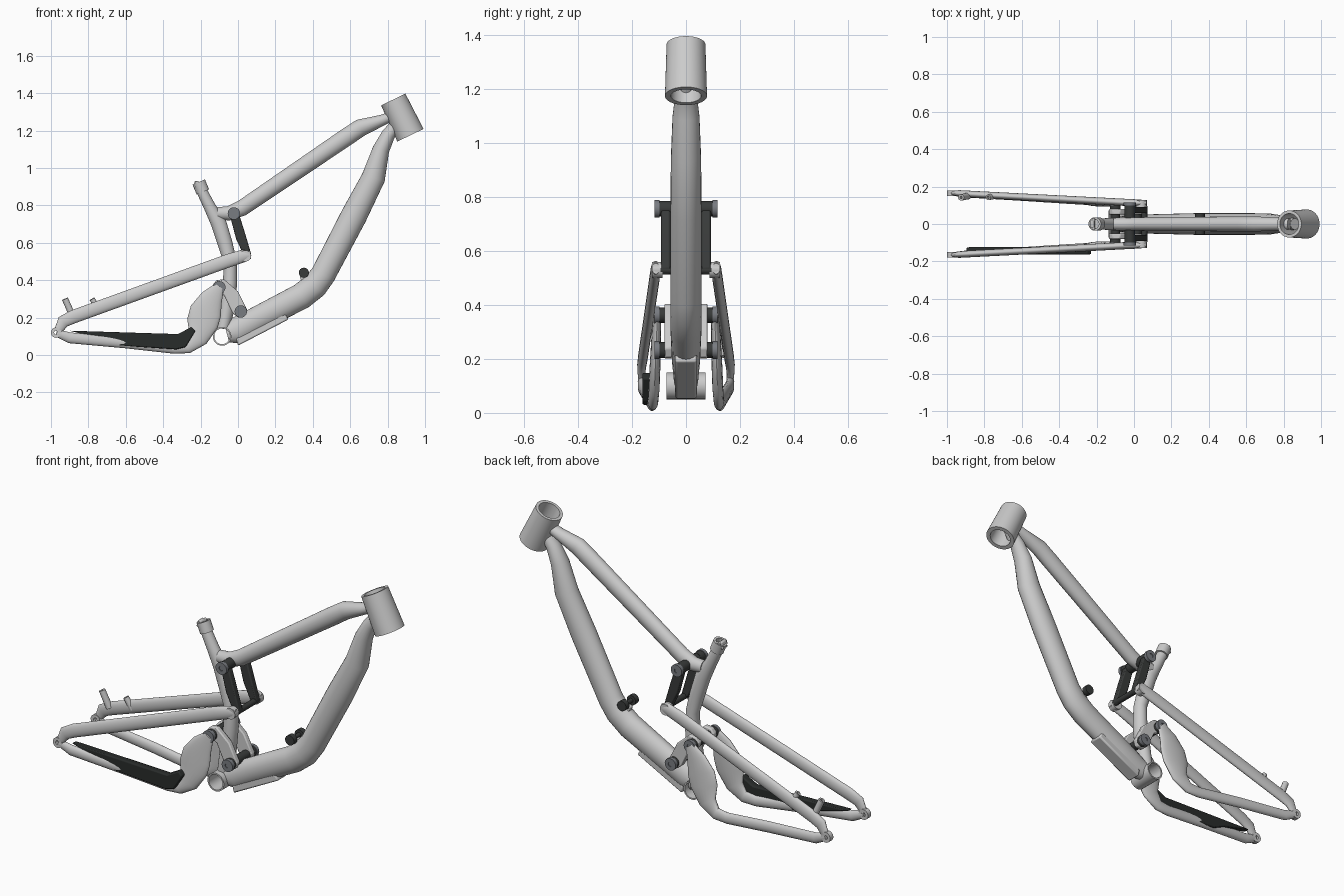
import bpy, bmesh, math
from mathutils import Vector, Matrix


def material(name, c):
    m = bpy.data.materials.new(name)
    m.diffuse_color = (*c, 1)
    return m


DARK = material("dark_rubber", (0.022, 0.025, 0.024))
LINK = material("dark_metal", (0.04, 0.043, 0.042))
BOLT = material("bolt_metal", (0.19, 0.2, 0.22))


def finish(name, bm, mat=None):
    bmesh.ops.recalc_face_normals(bm, faces=bm.faces)
    me = bpy.data.meshes.new(name)
    bm.to_mesh(me)
    bm.free()
    ob = bpy.data.objects.new(name, me)
    bpy.context.collection.objects.link(ob)
    if mat:
        me.materials.append(mat)
    return ob


def loft(name, rings, mat=None, closed=False):
    """Skin a list of vertex rings, capped or joined end to start."""
    bm = bmesh.new()
    vs = [[bm.verts.new(p) for p in r] for r in rings]
    n = len(vs[0])
    pairs = list(zip(vs, vs[1:])) + ([(vs[-1], vs[0])] if closed else [])
    for a, b in pairs:
        for i in range(n):
            bm.faces.new((a[i], a[(i + 1) % n], b[(i + 1) % n], b[i]))
    if not closed:
        bm.faces.new(vs[0])
        bm.faces.new(vs[-1])
    return finish(name, bm, mat)


def sweep(name, pts, mat=None, n=24):
    """Oval tube through (x, y, z, in-plane radius, sideways radius)."""
    P = [Vector(p[:3]) for p in pts]
    rings = []
    for i, p in enumerate(pts):
        d0 = (P[i] - P[max(i - 1, 0)]).normalized()
        d1 = (P[min(i + 1, len(P) - 1)] - P[i]).normalized()
        t = (d0 + d1).normalized()
        u = Vector((-t.z, 0, t.x)).normalized()
        v = t.cross(u)
        ang = [2 * math.pi * k / n for k in range(n)]
        rings.append([P[i] + u * p[3] * math.cos(a) + v * p[4] * math.sin(a) for a in ang])
    return loft(name, rings, mat)


def pipe(name, p0, p1, r0, r1, inner=0.0, mat=None, n=32):
    """Straight cylinder between two points, hollow if inner is given."""
    p0, p1 = Vector(p0), Vector(p1)
    q = (p1 - p0).to_track_quat('Z', 'Y')

    def ring(c, r):
        return [c + q @ Vector((r * math.cos(2 * math.pi * k / n), r * math.sin(2 * math.pi * k / n), 0))
                for k in range(n)]
    rings = [ring(p0, r0), ring(p1, r1)]
    if inner:
        rings += [ring(p1, inner), ring(p0, inner)]
    return loft(name, rings, mat, closed=bool(inner))


def cross(name, x, z, r, y0, y1, inner=0.0, mat=None):
    return pipe(name, (x, y0, z), (x, y1, z), r, r, inner, mat, 24)


def plate(name, outline, y0, y1, bevel=0.005, mat=None):
    """Side outline in x, z extruded across y."""
    ob = loft(name, [[(x, y, z) for x, z in outline] for y in (y0, y1)], mat)
    b = ob.modifiers.new("bevel", 'BEVEL')
    b.width, b.segments = bevel, 2
    return ob


# Main frame
pipe("head_tube", (0.922, 0, 1.175), (0.83, 0, 1.366), 0.078, 0.072, 0.056, n=48)
sweep("top_tube", [(0.83, 0, 1.28, 0.026, 0.03), (0.77, 0, 1.255, 0.03, 0.034), (0.655, 0, 1.215, 0.047, 0.04),
                   (0.58, 0, 1.165, 0.048, 0.04), (0.02, 0, 0.785, 0.043, 0.036),
                   (-0.05, 0, 0.757, 0.038, 0.035), (-0.11, 0, 0.757, 0.034, 0.033)])
sweep("down_tube", [(0.86, 0, 1.25, 0.03, 0.03), (0.805, 0, 1.18, 0.037, 0.04), (0.765, 0, 1.1, 0.045, 0.05),
                    (0.725, 0, 0.95, 0.063, 0.056), (0.62, 0, 0.745, 0.07, 0.058),
                    (0.455, 0, 0.43, 0.067, 0.058), (0.41, 0, 0.37, 0.07, 0.058), (0.34, 0, 0.315, 0.07, 0.058),
                    (0.1, 0, 0.19, 0.068, 0.052), (-0.005, 0, 0.13, 0.073, 0.046),
                    (-0.06, 0, 0.115, 0.05, 0.044)])
sweep("seat_tube", [(-0.205, 0, 0.9, 0.028, 0.028), (-0.15, 0, 0.79, 0.032, 0.031), (-0.105, 0, 0.71, 0.042, 0.034),
                    (-0.07, 0, 0.6, 0.04, 0.036), (-0.042, 0, 0.5, 0.035, 0.036),
                    (-0.042, 0, 0.39, 0.038, 0.04), (-0.06, 0, 0.25, 0.042, 0.042),
                    (-0.08, 0, 0.14, 0.035, 0.042)])
cross("bottom_bracket_shell", -0.085, 0.1, 0.05, -0.072, 0.072, 0.042)
plate("down_tube_guard", [(0.0, 0.05), (0.27, 0.19), (0.25, 0.225), (-0.01, 0.09)], -0.04, 0.04, 0.008)

# Seat clamp
pipe("seat_clamp", (-0.188, 0, 0.872), (-0.21, 0, 0.925), 0.036, 0.036, 0.024)
plate("seat_clamp_ears", [(-0.24, 0.895), (-0.215, 0.89), (-0.21, 0.93), (-0.23, 0.932)], -0.022, 0.022)
cross("seat_clamp_bolt", -0.218, 0.92, 0.01, -0.03, 0.03)

# Shock mount on the down tube
cross("shock_mount_axle", 0.352, 0.44, 0.012, -0.05, 0.05, mat=LINK)
plate("shock_mount_tab", [(0.33, 0.42), (0.37, 0.44), (0.4, 0.38), (0.35, 0.36)], -0.015, 0.015)

# Axles that run through the frame
cross("upper_pivot_axle", -0.022, 0.757, 0.028, -0.1, 0.1, mat=LINK)
cross("rocker_lower_axle", 0.055, 0.53, 0.016, -0.095, 0.095, mat=LINK)
cross("lower_pivot_axle", 0.015, 0.233, 0.025, -0.1, 0.1, mat=LINK)
cross("middle_pivot_axle", -0.1, 0.362, 0.025, -0.1, 0.1, mat=LINK)

# Paired rear suspension parts
for s, side in ((-1, "right"), (1, "left")):
    cross(f"shock_bolt_{side}", 0.352, 0.44, 0.027, s * 0.027, s * 0.056, mat=LINK)
    plate(f"rocker_{side}", [(-0.048, 0.765), (-0.02, 0.785), (0.005, 0.755), (0.035, 0.66), (0.072, 0.535),
                             (0.06, 0.51), (0.03, 0.535), (-0.01, 0.62)], s * 0.058, s * 0.092, 0.006, LINK)
    plate(f"lower_link_{side}", [(-0.135, 0.375), (-0.115, 0.4), (-0.075, 0.405), (0.0, 0.34), (0.05, 0.24),
                                 (0.035, 0.205), (0.0, 0.2), (-0.03, 0.225), (-0.075, 0.32), (-0.125, 0.345)],
          s * 0.05, s * 0.08, 0.006)
    for label, x, z in (("upper", -0.022, 0.757), ("middle", -0.1, 0.362), ("lower", 0.015, 0.233)):
        cross(f"{label}_pivot_collar_{side}", x, z, 0.029, s * 0.06, s * 0.1, mat=LINK)
        cross(f"{label}_pivot_cap_{side}", x, z, 0.033, s * 0.098, s * 0.116, 0.012, BOLT)
        cross(f"{label}_pivot_bolt_{side}", x, z, 0.0125, s * 0.09, s * 0.112, mat=BOLT)
    # Seat stay with its front eye
    sweep(f"seat_stay_{side}", [(0.068, s * 0.112, 0.535, 0.02, 0.014), (0.03, s * 0.113, 0.53, 0.034, 0.018),
                                (-0.05, s * 0.116, 0.505, 0.036, 0.019), (-0.88, s * 0.16, 0.205, 0.036, 0.018),
                                (-0.935, s * 0.164, 0.178, 0.034, 0.017), (-0.965, s * 0.166, 0.125, 0.02, 0.012)])
    cross(f"seat_stay_eye_{side}", 0.04, 0.53, 0.03, s * 0.088, s * 0.127)
    # Rear axle seat
    cross(f"dropout_{side}", -0.972, 0.12, 0.028, s * 0.15, s * 0.178, 0.011)
    # Chain stay that swells into a leaf below the middle pivot
    sweep(f"chain_stay_{side}", [(-0.97, s * 0.165, 0.118, 0.02, 0.014), (-0.9, s * 0.16, 0.092, 0.029, 0.018),
                                 (-0.6, s * 0.143, 0.066, 0.03, 0.019), (-0.34, s * 0.126, 0.037, 0.03, 0.019),
                                 (-0.27, s * 0.122, 0.042, 0.034, 0.019), (-0.215, s * 0.118, 0.09, 0.055, 0.02),
                                 (-0.19, s * 0.115, 0.17, 0.085, 0.02), (-0.172, s * 0.112, 0.235, 0.085, 0.019),
                                 (-0.14, s * 0.11, 0.305, 0.06, 0.017), (-0.1, s * 0.106, 0.365, 0.028, 0.014)])

# Chain guard on the drive side
plate("chain_guard", [(-0.9, 0.13), (-0.32, 0.112), (-0.25, 0.15), (-0.228, 0.128), (-0.28, 0.042), (-0.33, 0.03),
                      (-0.66, 0.052), (-0.73, 0.085)], -0.162, -0.122, 0.006, DARK)

# Brake mounts on the other side
pipe("brake_mount_rear", (-0.885, 0.15, 0.21), (-0.925, 0.142, 0.3), 0.018, 0.017, 0.007, n=16)
pipe("brake_mount_front", (-0.745, 0.15, 0.24), (-0.78, 0.142, 0.3), 0.016, 0.015, 0.007, n=16)

# Smooth shading with crisp edges
bpy.ops.object.select_all(action='SELECT')
bpy.context.view_layer.objects.active = bpy.data.objects["head_tube"]
bpy.ops.object.shade_smooth_by_angle(angle=math.radians(35))
